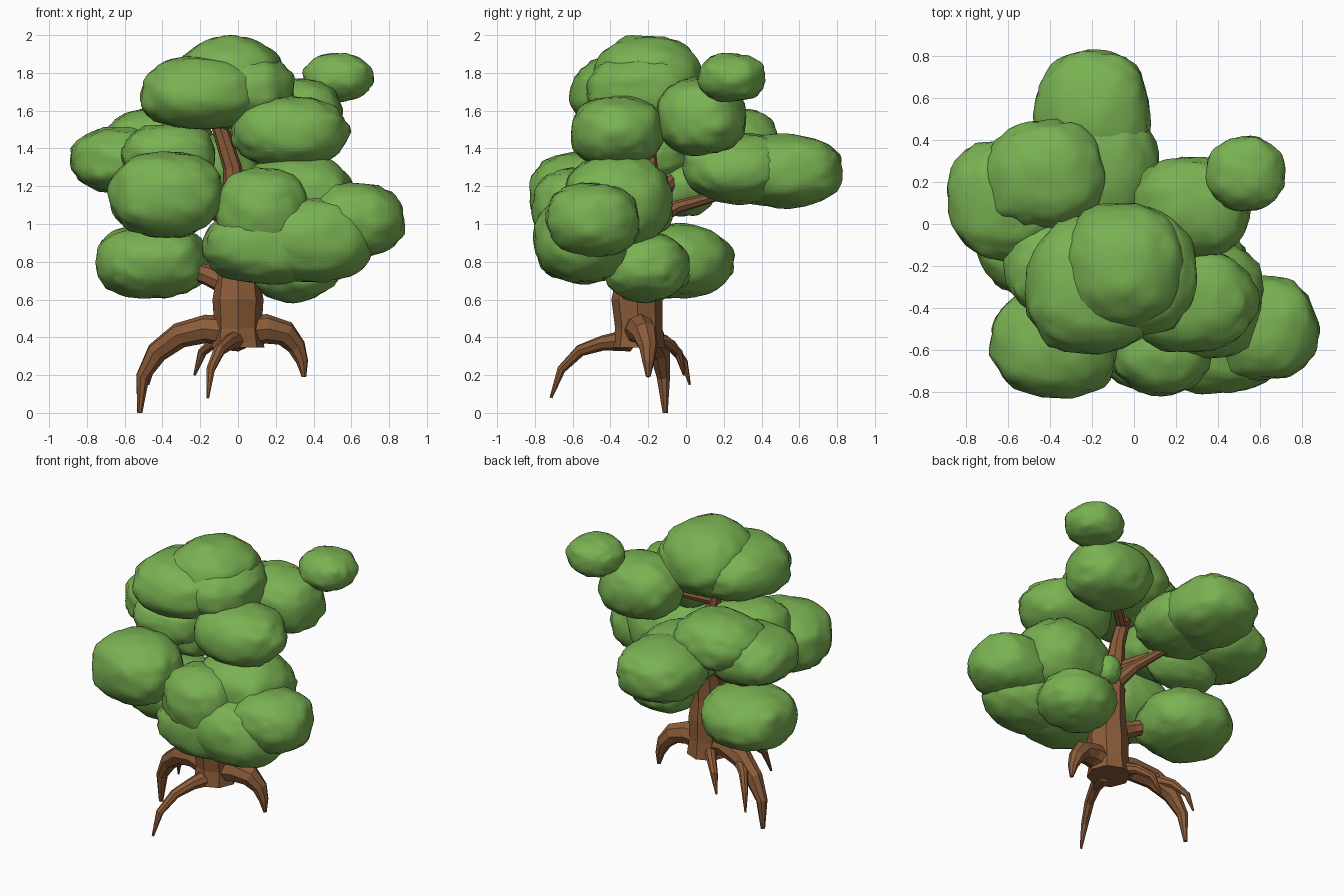
import bpy, bmesh
from mathutils import Vector, noise

cube = bpy.data.objects.get("Cube")
if cube:
    bpy.data.objects.remove(cube, do_unlink=True)


def material(name, color):
    m = bpy.data.materials.new(name)
    m.use_nodes = True
    m.diffuse_color = color
    m.node_tree.nodes["Principled BSDF"].inputs["Base Color"].default_value = color
    return m


LEAF = material("leaf_green", (0.195, 0.445, 0.085, 1))
BARK = material("bark_brown", (0.26, 0.108, 0.042, 1))


def foliage(name, center, radii):
    """Lumpy ball of leaves, fitted to the given centre and half sizes."""
    bm = bmesh.new()
    bmesh.ops.create_icosphere(bm, subdivisions=4, radius=1)
    seed = Vector(center) * 9
    for v in bm.verts:
        d = v.co.normalized()
        broad = noise.noise(d * 1.3 + seed)
        lumps = abs(noise.noise(d * 2.6 + seed))
        # slightly boxy ball with rounded lumps
        box = Vector([abs(c) ** 0.88 * (1 if c > 0 else -1) for c in d])
        v.co = box * (1 + 0.06 * broad + 0.1 * lumps)
    for axis in range(3):
        lo = min(v.co[axis] for v in bm.verts)
        hi = max(v.co[axis] for v in bm.verts)
        for v in bm.verts:
            t = (v.co[axis] - lo) / (hi - lo) * 2 - 1
            v.co[axis] = center[axis] + t * radii[axis]
    for f in bm.faces:
        f.smooth = True
    mesh = bpy.data.meshes.new(name)
    bm.to_mesh(mesh)
    bm.free()
    mesh.materials.append(LEAF)
    bpy.context.collection.objects.link(bpy.data.objects.new(name, mesh))


def limb(name, points):
    """Tapered eight-sided tube; each point is x, y, z, radius."""
    curve = bpy.data.curves.new(name, "CURVE")
    curve.dimensions = "3D"
    curve.bevel_depth = 1
    curve.bevel_resolution = 2
    curve.use_fill_caps = True
    s = curve.splines.new("POLY")
    s.points.add(len(points) - 1)
    for p, (x, y, z, r) in zip(s.points, points):
        p.co = (x, y, z, 1)
        p.radius = r
    s.use_smooth = False
    curve.materials.append(BARK)
    ob = bpy.data.objects.new(name, curve)
    bpy.context.collection.objects.link(ob)
    bpy.ops.object.select_all(action="DESELECT")
    ob.select_set(True)
    bpy.context.view_layer.objects.active = ob
    bpy.ops.object.convert(target="MESH")


# Trunk
limb("trunk", [(0, -.25, .345, .14), (0, -.25, .45, .125), (0, -.26, .6, .135), (0, -.25, .75, .11),
               (0, -.21, 1.0, .075), (-.03, -.2, 1.3, .05), (-.13, -.22, 1.62, .04)])

# Roots
limb("left_root", [(.03, -.25, .43, .085), (.15, -.24, .445, .078), (.25, -.22, .42, .068),
                   (.31, -.2, .35, .05), (.34, -.2, .27, .032), (.35, -.2, .19, .012)])
limb("right_root", [(-.03, -.25, .43, .085), (-.17, -.22, .445, .075), (-.31, -.18, .41, .068),
                    (-.43, -.14, .32, .058), (-.505, -.12, .19, .037), (-.52, -.11, 0, .014)])
limb("front_root", [(0, -.3, .385, .06), (-.05, -.44, .37, .04), (-.1, -.56, .33, .032),
                    (-.145, -.66, .23, .024), (-.16, -.715, .08, .008)])
limb("back_root", [(-.05, -.2, .40, .045), (-.12, -.11, .38, .032),
                   (-.19, -.04, .32, .024), (-.23, -.01, .2, .007)])
limb("back_root_fork", [(-.3, -.17, .4, .045), (-.39, -.08, .36, .03),
                        (-.45, -.01, .27, .02), (-.475, .02, .15, .006)])

# Branches reaching into the foliage
limb("back_branch", [(0, -.2, 1.0, .05), (-.06, -.05, 1.09, .035), (-.2, .35, 1.2, .02)])
limb("right_low_branch", [(0, -.25, .66, .07), (-.16, -.2, .73, .055), (-.4, -.06, .8, .03)])
limb("left_low_branch", [(0, -.24, .75, .06), (.25, -.3, .88, .04), (.55, -.48, 1.0, .02)])
limb("front_right_branch", [(0, -.2, 1.0, .05), (-.2, -.38, 1.1, .04), (-.38, -.54, 1.15, .02)])
limb("right_branch", [(-.01, -.2, 1.1, .05), (-.25, -.05, 1.25, .035), (-.6, .1, 1.34, .02)])
limb("left_high_branch", [(-.07, -.2, 1.45, .035), (.15, -.02, 1.53, .03), (.5, .22, 1.76, .015)])

# Foliage clumps: centre, half sizes
clumps = {
    "crown_top": ((-.05, -.2, 1.75), (.29, .3, .25)),
    "crown_front": ((-.18, -.29, 1.695), (.34, .33, .195)),
    "crown_side": ((.02, -.22, 1.71), (.28, .31, .2)),
    "left_high_tip": ((.53, .24, 1.775), (.19, .18, .13)),
    "left_high": ((.28, .08, 1.57), (.28, .24, .21)),
    "left_front_high": ((.28, -.36, 1.49), (.32, .25, .19)),
    "back_outer": ((-.2, .51, 1.28), (.28, .32, .2)),
    "back_inner": ((-.17, .28, 1.29), (.29, .3, .19)),
    "right_back_high": ((-.42, .24, 1.44), (.29, .26, .18)),
    "right_outer": ((-.61, .11, 1.34), (.28, .29, .18)),
    "right_inner": ((-.37, -.2, 1.37), (.25, .22, .16)),
    "right_center": ((-.4, 0, 1.19), (.25, .16, .15)),
    "right_front": ((-.38, -.57, 1.155), (.31, .26, .23)),
    "right_low": ((-.455, -.05, .805), (.3, .31, .2)),
    "left_outer": ((.61, -.495, 1.02), (.275, .25, .2)),
    "left_middle": ((.31, -.36, 1.12), (.31, .29, .26)),
    "front_upper": ((.13, -.58, 1.06), (.25, .24, .24)),
    "front_low": ((.15, -.53, .89), (.34, .27, .21)),
    "left_front_low": ((.39, -.56, .92), (.33, .25, .23)),
    "left_low": ((.3, -.21, .77), (.25, .23, .19)),
    "inner_sprig": ((.09, -.17, 1.05), (.09, .1, .1)),
}
for clump, (center, radii) in clumps.items():
    foliage(clump + "_foliage", center, radii)
